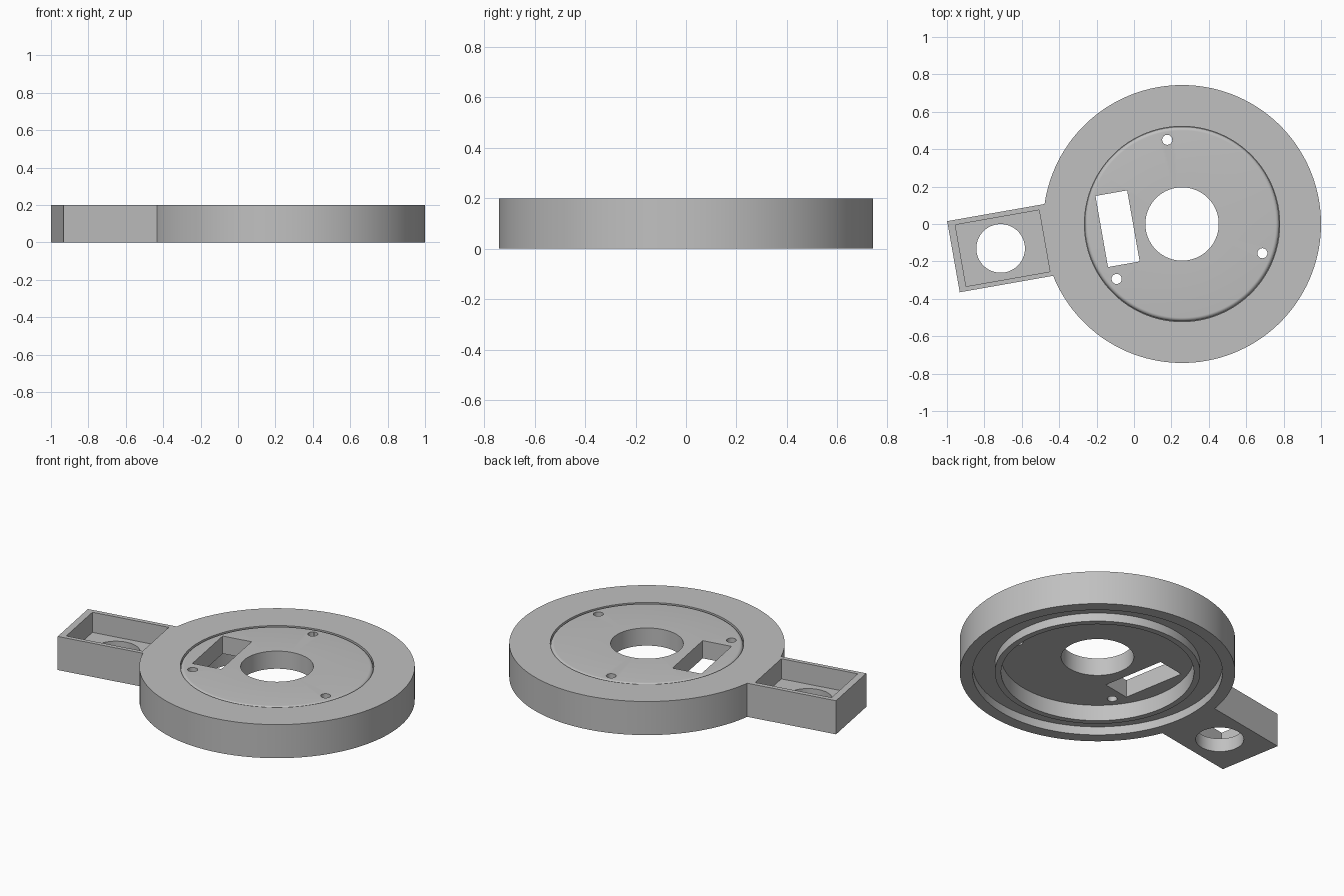
import bpy, bmesh
from math import cos, sin, pi, radians
from mathutils import Matrix

cube = bpy.data.objects.get("Cube")
if cube:
    bpy.data.objects.remove(cube, do_unlink=True)

HEIGHT = 0.2
HUB_X = 0.257
TILT = radians(10)
# The arm, window and pocket share a frame turned about the hub centre
FRAME = Matrix.Translation((HUB_X, 0, 0)) @ Matrix.Rotation(TILT, 4, 'Z')

grey = bpy.data.materials.new("plain_grey")
grey.use_nodes = True
grey.diffuse_color = (0.53, 0.53, 0.53, 1)
grey.node_tree.nodes["Principled BSDF"].inputs["Base Color"].default_value = grey.diffuse_color


def make_object(name, bm):
    bmesh.ops.recalc_face_normals(bm, faces=bm.faces)
    mesh = bpy.data.meshes.new(name)
    bm.to_mesh(mesh)
    bm.free()
    mesh.materials.append(grey)
    obj = bpy.data.objects.new(name, mesh)
    bpy.context.collection.objects.link(obj)
    return obj


def lathe(name, profile, steps=128):
    bm = bmesh.new()
    rings = [[bm.verts.new((r * cos(2 * pi * i / steps), r * sin(2 * pi * i / steps), z))
              for r, z in profile] for i in range(steps)]
    n = len(profile)
    for i in range(steps):
        a, b = rings[i], rings[(i + 1) % steps]
        for j in range(n):
            k = (j + 1) % n
            bm.faces.new((a[j], b[j], b[k], a[k]))
    bm.transform(FRAME)
    return make_object(name, bm)


def box(name, u0, u1, v0, v1, z0, z1):
    bm = bmesh.new()
    size = Matrix.Diagonal((u1 - u0, v1 - v0, z1 - z0, 1))
    centre = Matrix.Translation(((u0 + u1) / 2, (v0 + v1) / 2, (z0 + z1) / 2))
    bmesh.ops.create_cube(bm, size=1, matrix=FRAME @ centre @ size)
    return make_object(name, bm)


def drill(name, u, v, radius, sides):
    bm = bmesh.new()
    bmesh.ops.create_cone(bm, cap_ends=True, segments=sides, radius1=radius, radius2=radius,
                          depth=1, matrix=FRAME @ Matrix.Translation((u, v, 0)))
    return make_object(name, bm)


def combine(target, tool, operation):
    mod = target.modifiers.new("combine", 'BOOLEAN')
    mod.operation = operation
    mod.solver = 'EXACT'
    mod.object = tool
    bpy.context.view_layer.objects.active = target
    bpy.ops.object.modifier_apply(modifier=mod.name)
    bpy.data.objects.remove(tool, do_unlink=True)


# Round housing: hub plate, lower lip, underside channel, rim, rounded top groove
fillet = [(0.50 + 0.02 * cos(t * pi / 12), 0.18 + 0.02 * sin(t * pi / 12)) for t in range(1, 6)]
profile = [(0.196, 0.095), (0.52, 0.095), (0.52, 0), (0.554, 0), (0.554, 0.05),
           (0.674, 0.05), (0.674, 0), (0.743, 0), (0.743, HEIGHT), (0.522, HEIGHT),
           (0.522, 0.18), (0.52, 0.18)] + fillet + [(0.50, HEIGHT), (0.196, HEIGHT)]
housing = lathe("round_housing_with_arm", profile)

# Side arm
combine(housing, box("arm", -1.234, -0.70, -0.153, 0.233, 0, HEIGHT), 'UNION')

# Arm pocket, arm hole and plate window
combine(housing, box("pocket_cutter", -1.195, -0.74, -0.128, 0.206, 0.08, 0.4), 'DIFFERENCE')
combine(housing, drill("arm_hole_cutter", -0.978, 0.04, 0.13, 64), 'DIFFERENCE')
combine(housing, box("window_cutter", -0.43, -0.258, -0.158, 0.228, -0.2, 0.4), 'DIFFERENCE')

# Three screw holes
for i in range(3):
    angle = radians(90 + 120 * i)
    combine(housing, drill("screw_hole_cutter", 0.457 * cos(angle), 0.457 * sin(angle), 0.027, 24),
            'DIFFERENCE')

bpy.ops.object.select_all(action='DESELECT')
housing.select_set(True)
bpy.context.view_layer.objects.active = housing
bpy.ops.object.shade_smooth_by_angle(angle=radians(30))
